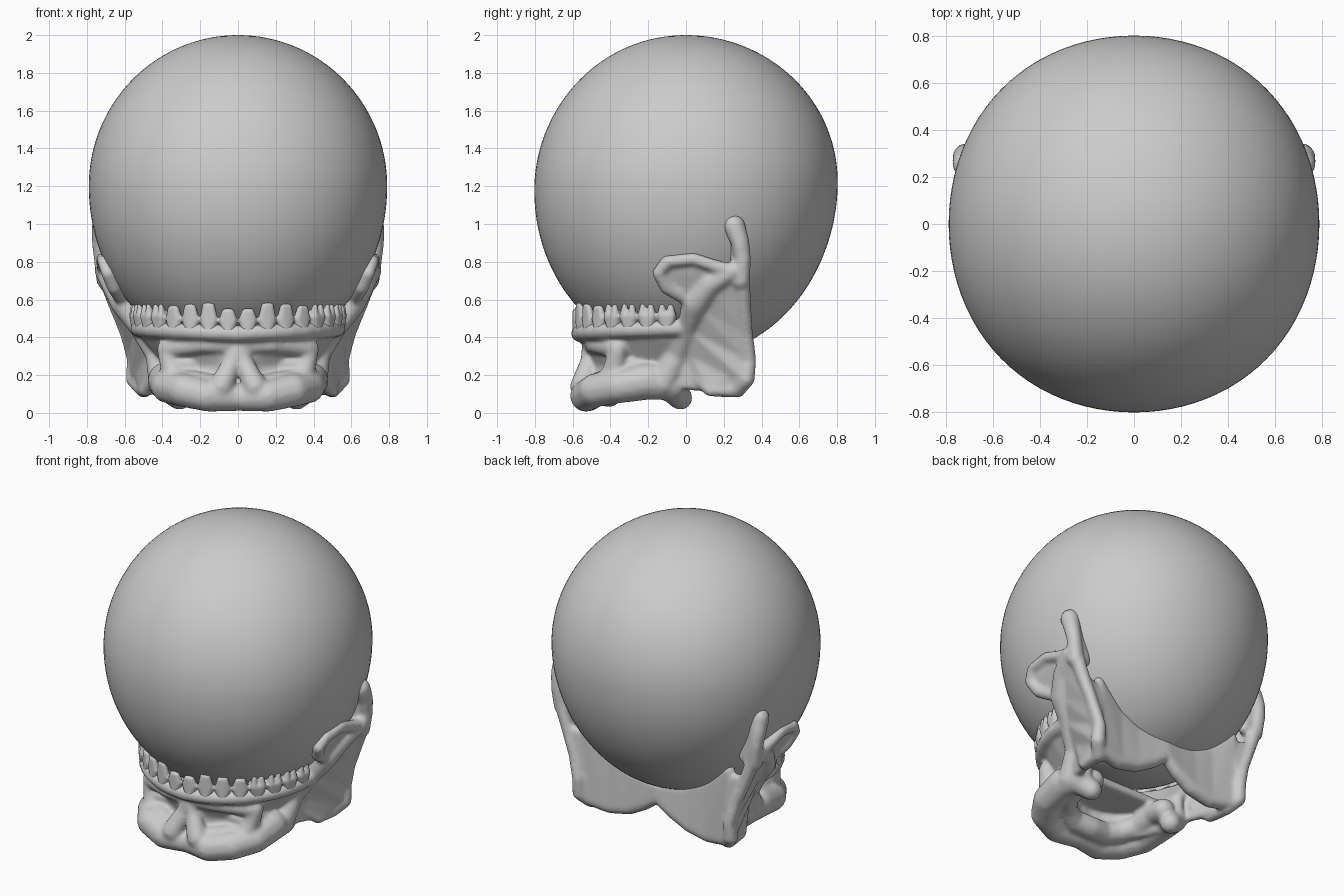
import bpy, bmesh, math
from mathutils import Vector

# Evenly spread directions used as sphere samples
DIRS = []
for i in range(80):
    h = 1 - 2 * (i + 0.5) / 80
    a = i * 2.39996
    s = math.sqrt(1 - h * h)
    DIRS.append(Vector((s * math.cos(a), s * math.sin(a), h)))


def hull(bm, balls):
    """Add the convex hull of several spheres (x, y, z, r) as a closed shell."""
    t = bmesh.new()
    for x, y, z, r in balls:
        for d in DIRS:
            t.verts.new(Vector((x, y, z)) + d * r)
    bmesh.ops.convex_hull(t, input=t.verts[:])
    bmesh.ops.delete(t, geom=[v for v in t.verts if not v.link_faces], context='VERTS')
    bmesh.ops.recalc_face_normals(t, faces=t.faces[:])
    me = bpy.data.meshes.new("tmp")
    t.to_mesh(me)
    t.free()
    bm.from_mesh(me)
    bpy.data.meshes.remove(me)


def sides(bm, balls):
    for m in (1, -1):
        hull(bm, [(m * x, y, z, r) for x, y, z, r in balls])


def strand(bm, balls):
    for p, q in zip(balls, balls[1:]):
        sides(bm, [p, q])


def web(bm, a, b):
    """Thin skin between two strands with equal point counts."""
    for i in range(len(a) - 1):
        sides(bm, [a[i], a[i + 1], b[i]])
        sides(bm, [a[i + 1], b[i], b[i + 1]])


def finish(name, bm):
    me = bpy.data.meshes.new(name)
    bm.to_mesh(me)
    bm.free()
    for p in me.polygons:
        p.use_smooth = True
    ob = bpy.data.objects.new(name, me)
    bpy.context.collection.objects.link(ob)
    return ob


def fuse(ob, size, steps):
    mod = ob.modifiers.new("fuse", 'REMESH')
    mod.mode = 'VOXEL'
    mod.voxel_size = size
    mod.use_smooth_shade = True
    mod = ob.modifiers.new("soften", 'SMOOTH')
    mod.factor = 0.5
    mod.iterations = steps


def arch(deg, z, grow=0.0):
    a = math.radians(deg)
    return Vector(((0.53 + grow) * math.sin(a), -0.03 - (0.535 + grow) * math.cos(a), z))


def skull_floor(x, y):
    """Height of the cranium's underside."""
    return 1.2 - 0.9 * math.sqrt(1 - (x / 0.79) ** 2 - (y / 0.803) ** 2)


# Cranium: egg with a longer lower half
bm = bmesh.new()
bmesh.ops.create_uvsphere(bm, u_segments=96, v_segments=64, radius=1)
for v in bm.verts:
    x, y, z = v.co
    k = 1 + 0.05 * x * x * y * y
    v.co = (0.79 * x * k, 0.803 * y * k + 0.02 * z * (1 - z * z),
            1.2 + z * (0.8 if z > 0 else 0.905))
finish("cranium", bm)

# Jaw: gum arch
jaw = bmesh.new()
strand(jaw, [(*arch(d, 0.42 + 0.03 * d / 90), 0.045) for d in range(0, 91, 10)])

# Recessed wall from the gum in to the rim
path = [arch(d, 0, -0.05) for d in range(0, 91, 15)]
for p, q in zip(path, path[1:]):
    sides(jaw, [(c.x, c.y, 0.41, 0.04) for c in (p, q)] +
          [(c.x * 0.75, c.y * 0.88, 0.26, 0.04) for c in (p, q)])
    sides(jaw, [(c.x * 0.75, c.y * 0.88, z, 0.04) for c in (p, q) for z in (0.12, 0.26)])

# Nose ridges, socket lip and cheek ridges
strand(jaw, [(0, -0.50, 0.36, 0.05), (0.03, -0.51, 0.27, 0.05),
             (0.09, -0.55, 0.14, 0.065), (0.08, -0.52, 0.07, 0.06)])
strand(jaw, [(0, -0.50, 0.36, 0.05), (0.18, -0.485, 0.36, 0.045), (0.36, -0.38, 0.34, 0.05)])
strand(jaw, [(0.38, -0.36, 0.34, 0.05), (0.35, -0.38, 0.23, 0.06), (0.32, -0.41, 0.14, 0.08)])
strand(jaw, [(0.12, -0.50, 0.15, 0.05), (0.22, -0.46, 0.16, 0.06), (0.33, -0.39, 0.18, 0.06)])

# Thick lower rim, with an inner shelf
rim = [(0, -0.51, 0.08, 0.07), (0.16, -0.53, 0.09, 0.085), (0.29, -0.48, 0.12, 0.09),
       (0.37, -0.36, 0.14, 0.09), (0.38, -0.2, 0.17, 0.1), (0.37, -0.07, 0.15, 0.085)]
strand(jaw, rim)
strand(jaw, [(x * 0.75, y * 0.8, z + 0.02, 0.07) for x, y, z, r in rim])
strand(jaw, [(0.37, -0.08, 0.14, 0.08), (0.31, -0.03, 0.08, 0.065)])

# Roof sheet across the hollow
hull(jaw, [(m * 0.36, y, 0.26, 0.03) for m in (1, -1) for y in (-0.15, -0.4)])

# Front column rising to the lobe
column = [(0.40, -0.12, 0.16, 0.075), (0.43, -0.04, 0.31, 0.06), (0.52, 0.01, 0.45, 0.055),
          (0.60, 0.05, 0.58, 0.075), (0.665, 0.13, 0.68, 0.06), (0.71, 0.25, 0.75, 0.05)]
strand(jaw, column)

# Rear edge of the side plate, and the skin between it and the column
edge = [(0.50, 0.27, 0.125, 0.045), (0.55, 0.32, 0.18, 0.045), (0.55, 0.335, 0.28, 0.038),
        (0.59, 0.32, 0.42, 0.035), (0.65, 0.305, 0.58, 0.04), (0.70, 0.295, 0.72, 0.045)]
strand(jaw, edge)
strand(jaw, [edge[0], (0.49, 0.13, 0.12, 0.035), (0.44, 0.04, 0.2, 0.035)])
web(jaw, [(x, y, z, 0.028) for x, y, z, r in column], [(x, y, z, 0.028) for x, y, z, r in edge])
sides(jaw, [(0.49, 0.13, 0.12, 0.03), (0.44, 0.04, 0.2, 0.03), (0.46, 0.03, 0.33, 0.03),
            (0.53, 0.3, 0.25, 0.03), (0.50, 0.26, 0.13, 0.03)])

# Inward wings meeting at the back, rising to the cranium
wing = [(0.52, 0.29, 0.15, 0.045), (0.36, 0.27, 0.13, 0.05), (0.22, 0.27, 0.16, 0.05),
        (0.1, 0.28, 0.22, 0.045), (0, 0.29, 0.29, 0.04)]
for p, q in zip(wing, wing[1:]):
    sides(jaw, [p, q] + [(x, y, skull_floor(x, y), 0.035) for x, y, z, r in (p, q)])
sides(jaw, [(0.52, 0.29, 0.55, 0.03), (0.52, 0.29, 0.2, 0.03), (0.55, 0.32, 0.28, 0.03),
            (0.64, 0.3, 0.58, 0.03)])

# Dished lobe
lobe = [(0.625, -0.02, 0.62, 0.04), (0.655, -0.10, 0.665, 0.04), (0.69, -0.145, 0.74, 0.035),
        (0.71, -0.10, 0.80, 0.035), (0.72, 0.04, 0.815, 0.033), (0.715, 0.16, 0.775, 0.035),
        (0.71, 0.25, 0.75, 0.04)]
strand(jaw, lobe)
sides(jaw, [(x - 0.02, y, z, 0.025) for x, y, z, r in lobe] + [(0.61, 0.07, 0.6, 0.03)])

# Rear upright process, backed against the cranium
strand(jaw, [(0.70, 0.29, 0.70, 0.05), (0.72, 0.30, 0.82, 0.045),
             (0.725, 0.285, 0.91, 0.05), (0.715, 0.255, 0.99, 0.06)])
sides(jaw, [(0.68, 0.28, 0.72, 0.04), (0.63, 0.28, 0.72, 0.04), (0.68, 0.27, 0.95, 0.04)])
fuse(finish("jaw", jaw), 0.012, 7)

# Teeth: front blades, then cusped molars
teeth = bmesh.new()
for k in range(8):
    d = 5.5 + 11 * k
    a = math.radians(d)
    tan = Vector((math.cos(a), math.sin(a), 0))
    out = Vector((math.sin(a), -math.cos(a), 0))
    base = arch(d, 0)
    rise = 0.015 * k / 7

    def at(u, w, z, r):
        p = base + tan * u + out * w
        return (p.x, p.y, z + rise, r)

    if k < 4:
        tip = (0.555, 0.585, 0.575, 0.565)[k]
        sides(teeth, [at(0, 0.005, 0.43, 0.034), at(-0.026, 0.012, 0.49, 0.024),
                      at(0.026, 0.012, 0.49, 0.024), at(-0.016, 0.02, tip - 0.02, 0.018),
                      at(0.016, 0.02, tip - 0.02, 0.018)])
    else:
        corners = [(u, w) for u in (-0.026, 0.026) for w in (-0.022, 0.024)]
        sides(teeth, [at(0, 0, 0.43, 0.038)] + [at(u, w, 0.50, 0.024) for u, w in corners])
        for u, w in corners:
            sides(teeth, [at(u, w, 0.50, 0.024), at(u * 0.85, w, 0.555, 0.015)])
fuse(finish("teeth", teeth), 0.008, 2)
